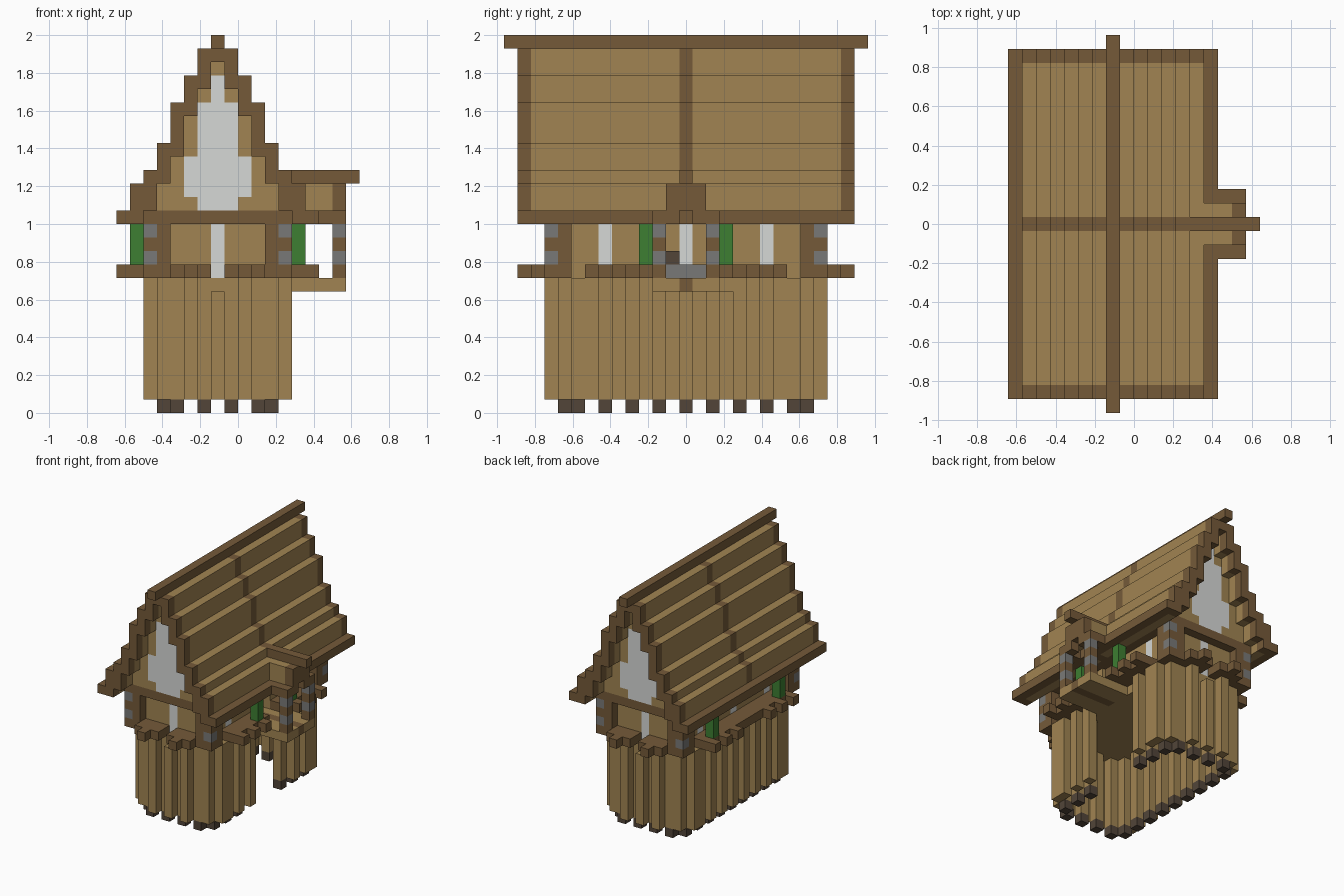
import bpy
import bmesh
from mathutils import Matrix, Vector

cube = bpy.data.objects.get("Cube")
if cube:
    bpy.data.objects.remove(cube, do_unlink=True)

V = 2 / 28          # edge of one building block
SHIFT = -1.5        # ridge offset from the centre, in blocks


def material(name, rgb):
    lin = [((c / 255 + 0.055) / 1.055) ** 2.4 for c in rgb] + [1]
    m = bpy.data.materials.new(name)
    m.use_nodes = True
    m.diffuse_color = lin
    m.node_tree.nodes["Principled BSDF"].inputs["Base Color"].default_value = lin
    return m


TAN = material("light wood", (161, 132, 82))
BROWN = material("dark wood", (117, 90, 57))
DARK = material("charred wood", (82, 69, 57))
STONE = material("stone", (121, 121, 119))
PANE = material("pale pane", (214, 216, 214))
GREEN = material("shutter green", (61, 126, 50))

parts = {}


def box(part, mat, a, b, k):
    """Add a box of whole blocks; a, b, k are a block number or inclusive ranges."""
    bm, _ = parts.setdefault(part, (bmesh.new(), mat))
    spans = [sorted(s) if isinstance(s, tuple) else (s, s) for s in (a, b, k)]
    size = Vector([hi - lo + 1 for lo, hi in spans]) * V
    mid = Vector([(lo + hi) / 2 for lo, hi in spans]) + Vector((SHIFT, 0, 0.5))
    bmesh.ops.create_cube(bm, size=1, matrix=Matrix.Translation(mid * V) @ Matrix.Diagonal(size.to_4d()))


def flip(s, v):
    return (s * v[0], s * v[1]) if isinstance(v, tuple) else s * v


def four(part, mat, a, b, k):
    """Repeat a box on both sides and both ends."""
    for s in (1, -1):
        for t in (1, -1):
            if (s > 0 or a != 0) and (t > 0 or b != 0):
                box(part, mat, flip(s, a), flip(t, b), k)


# Palisade: outer logs alternate with inner logs that have charred tips
four("end_outer_logs", TAN, 0, 10, (1, 8))
four("end_outer_logs", TAN, 2, 10, (1, 9))
four("corner_logs", TAN, 4, 9, (1, 9))
four("corner_logs", TAN, 5, 8, (1, 9))
for a in (1, 3):
    four("end_inner_logs", TAN, a, 9, (1, 8))
    four("log_tips", DARK, a, 9, 0)
for s in (1, -1):
    for b in range(-8, 9):
        if s > 0 and -2 <= b <= 3:
            continue                      # entrance under the porch
        if b % 2:
            box("side_outer_logs", TAN, 5 * s, b, (1, 9))
        else:
            box("side_inner_logs", TAN, 4 * s, b, (1, 8))
            box("log_tips", DARK, 4 * s, b, 0)

# Floor and porch deck
box("floor", TAN, (-4, 4), (-9, 9), 9)
for t in (1, -1):
    box("porch_deck", TAN, (5, 9), (t, 2 * t), 9)
box("porch_deck_strip", BROWN, (5, 9), 0, 9)

# Ledge that follows the zigzag of the logs
four("end_ledge", BROWN, (1, 4), 10, 10)
four("end_ledge", BROWN, (1, 3), 11, 10)
four("end_ledge", BROWN, 2, 12, 10)
for s in (1, -1):
    for b in range(-7, 8):
        if s < 0 or abs(b) > 1:
            box("side_ledge", BROWN, (5 * s, (7 if b % 2 and abs(b) > 2 else 6) * s), b, 10)
four("frame_feet", BROWN, 5, 9, 10)

# Shutters
for t in (1, -1):
    box("shutters", GREEN, 6, 3 * t, (11, 13))
    box("shutters", GREEN, -6, 6 * t, (11, 13))

# Upper storey walls and windows
four("end_walls", TAN, (1, 4), 9, (10, 13))
four("end_windows", PANE, 0, 9, (10, 13))
four("side_walls", TAN, 4, (7, 8), (10, 13))
for t in (1, -1):
    box("side_walls", TAN, 4, (2 * t, 5 * t), (10, 13))
    box("side_walls", TAN, -4, (1 * t, 5 * t), (10, 13))
four("side_walls", TAN, 4, 6, 10)
four("side_windows", PANE, 4, 6, (11, 13))
box("side_walls", TAN, -4, 0, 10)
box("side_windows", PANE, -4, 0, (11, 13))

# Timber frame and corner pillars of alternating wood and stone
four("frame_posts", BROWN, 4, 10, (11, 13))
four("frame_posts", BROWN, 5, 9, (11, 13))
for k in range(10, 14):
    name, mat = ("pillar_stones", STONE) if k % 2 else ("pillar_wood", BROWN)
    four(name, mat, 5, 10, k)
    for t in (1, -1):
        box(name, mat, 9, 2 * t, k)
four("end_beam", BROWN, (0, 5), (9, 10), 14)
four("wall_plate", BROWN, (4, 5), (0, 8), 14)

# Hearth inside
box("hearth", STONE, -3, (-1, 1), 10)
box("hearth_log", DARK, -3, -1, 11)

# Gable walls: pale panel outlined in light wood
for a, k in ((0, (15, 24)), (1, (15, 22)), (2, (16, 18))):
    four("gable_panel", PANE, a, 10, k)
for a, k in ((0, 25), (1, 23), (2, 15), (2, (19, 21)), (3, (15, 18)), (4, (15, 16))):
    four("gable_wall", TAN, a, 10, k)

# Stepped roof: (block column, lowest, highest)
steps = [(0, 26, 26), (1, 24, 26), (2, 22, 24), (3, 19, 22), (4, 17, 19), (5, 15, 17), (6, 14, 16)]
for a, lo, hi in steps:
    four("roof_shell", TAN, a, (1, 11), (lo, hi))
    four("roof_bands", BROWN, a, 0, (lo, hi))
    four("roof_bands", BROWN, a, 12, (lo, hi))
four("eaves", BROWN, 7, (0, 12), 14)
box("ridge_beam", BROWN, 0, (-13, 13), 27)

# Porch roof
box("porch_ridge", BROWN, (5, 10), 0, 17)
box("porch_gable", BROWN, 9, 0, (15, 16))
box("porch_roof", TAN, (7, 8), 0, 16)
for t in (1, -1):
    box("porch_roof", TAN, (7, 8), t, (15, 16))
    box("porch_gable", BROWN, 9, t, (14, 16))
    box("porch_eaves", BROWN, (8, 9), 2 * t, 14)

# Turn the collected parts into objects
for name, (bm, mat) in parts.items():
    mesh = bpy.data.meshes.new(name)
    bm.to_mesh(mesh)
    bm.free()
    mesh.materials.append(mat)
    bpy.context.collection.objects.link(bpy.data.objects.new(name, mesh))
